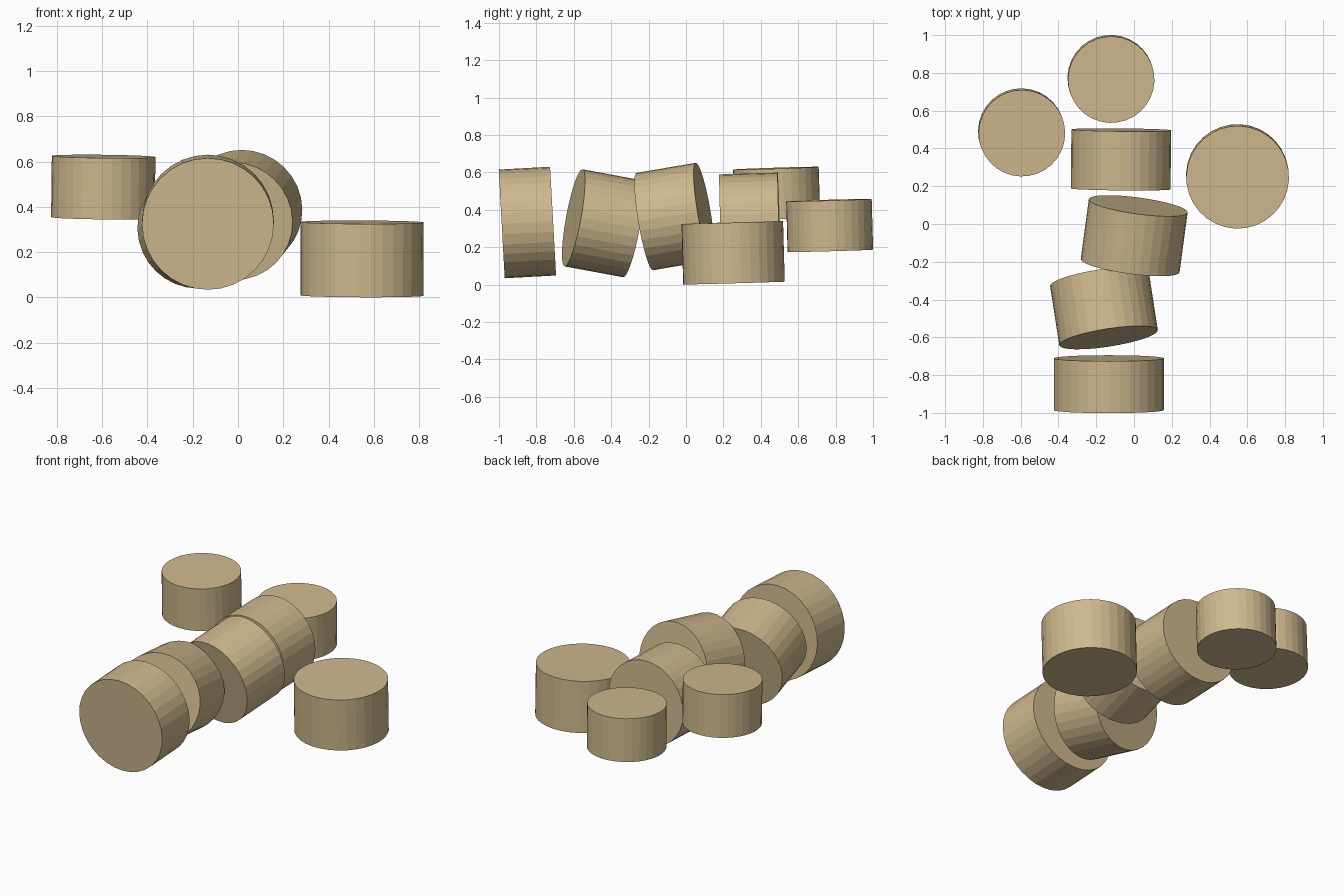
import bpy
from mathutils import Vector

if "Cube" in bpy.data.objects:
    bpy.data.objects.remove(bpy.data.objects["Cube"])

tan = bpy.data.materials.new("tan")
tan.diffuse_color = (0.62, 0.48, 0.27, 1.0)
tan.use_nodes = True
tan.node_tree.nodes["Principled BSDF"].inputs["Base Color"].default_value = tan.diffuse_color


def drum(name, centre, axis, radius, length):
    """Flat-shaded cylinder centred at a point, along a direction."""
    rot = Vector(axis).to_track_quat('Z', 'Y').to_euler()
    bpy.ops.mesh.primitive_cylinder_add(vertices=32, radius=radius, depth=length,
                                        location=centre, rotation=rot)
    obj = bpy.context.object
    obj.name = name
    obj.data.materials.append(tan)


# Row of lying body drums, front to back
drum("front_drum", (-0.133, -0.848, 0.332), (0.0, 1, 0.055), 0.291, 0.275)
drum("front_middle_drum", (-0.159, -0.445, 0.328), (-0.155, 1, -0.185), 0.264, 0.322)
drum("back_middle_drum", (0.001, -0.062, 0.364), (0.135, 1, 0.17), 0.264, 0.324)
drum("back_drum", (-0.069, 0.342, 0.330), (0.01, 1, 0.03), 0.264, 0.313)

# Upright drums around the back end
drum("right_upright_drum", (0.548, 0.252, 0.170), (0.004, -0.028, 1), 0.272, 0.324)
drum("left_upright_drum", (-0.595, 0.485, 0.487), (0.012, -0.032, 1), 0.229, 0.271)
drum("back_upright_drum", (-0.122, 0.768, 0.316), (0.01, -0.028, 1), 0.229, 0.271)
